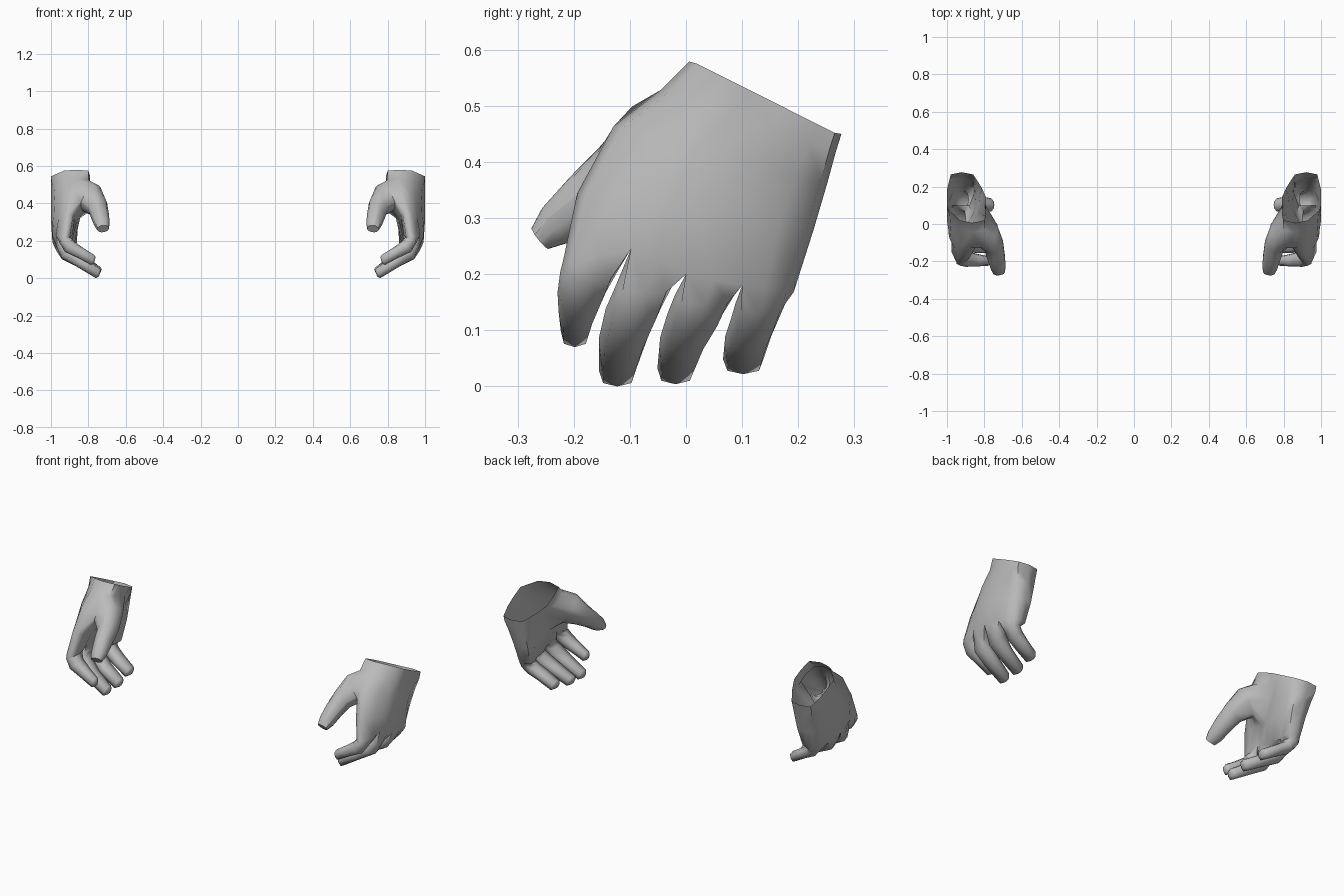
import bpy, bmesh, math
from mathutils import Vector

if "Cube" in bpy.data.objects:
    bpy.data.objects.remove(bpy.data.objects["Cube"])

skin = bpy.data.materials.new("plain_grey")
skin.diffuse_color = (0.5, 0.5, 0.5, 1)
skin.use_nodes = True
skin.node_tree.nodes["Principled BSDF"].inputs["Base Color"].default_value = skin.diffuse_color

# Palm sections, wrist to knuckles: front/back y, front/back z, outer x, inner x
PALM = [
    ((.02, .265), (.575, .452), (.93, 1, 1, .995, .98), (.80, .79, .79, .82, .86)),
    ((-.03, .255), (.525, .42), (.92, .985, 1, 1, .98), (.80, .79, .80, .82, .86)),
    ((-.115, .24), (.46, .365), (.92, .98, 1, .995, .965), (.83, .82, .83, .83, .86)),
    ((-.18, .215), (.34, .28), (.93, .985, 1, .99, .95), (.88, .87, .86, .85, .86)),
    ((-.205, -.098, 0, .1, .18), (.22, .245, .2, .18, .17),
     (.95, .975, .985, .975, .94), (.90, .895, .89, .88, .87)),
]
# Finger sections, knuckle to tip: outer x, outer z, inner x, inner z, front y, back y
FINGERS = [
    [(.955, .19, .895, .22, -.224, -.122), (.925, .14, .875, .195, -.229, -.143),
     (.85, .105, .825, .16, -.227, -.16), (.785, .07, .77, .125, -.223, -.173)],
    [(.968, .165, .90, .195, -.125, -.024), (.945, .108, .885, .17, -.143, -.045),
     (.86, .06, .83, .115, -.155, -.068), (.76, .0, .74, .055, -.155, -.09)],
    [(.97, .145, .90, .18, -.02, .086), (.94, .10, .885, .16, -.033, .066),
     (.86, .06, .83, .115, -.046, .04), (.76, .004, .735, .06, -.051, .014)],
    [(.94, .13, .885, .165, .088, .177), (.91, .095, .865, .145, .08, .165),
     (.85, .065, .82, .115, .07, .152), (.775, .022, .755, .075, .066, .138)],
]
# Thumb sections: centre, half width, half depth
THUMB = [
    ((.785, -.06, .425), .078, .085), ((.75, -.115, .38), .056, .062),
    ((.738, -.175, .335), .049, .05), ((.727, -.23, .288), .042, .04),
    ((.722, -.26, .264), .032, .024),
]


def spread(values, n):
    """Resample a short list to n values."""
    out = []
    for k in range(n):
        t = k / (n - 1) * (len(values) - 1)
        i = min(int(t), len(values) - 2)
        out.append(values[i] + (values[i + 1] - values[i]) * (t - i))
    return out


def palm_section(ys, zs, xo, xi, knuckle):
    ys, zs, xo, xi = (spread(v, 9) for v in (ys, zs, xo, xi))
    if knuckle:                      # each finger root swells between the webs
        for k in (1, 3, 5, 7):
            xo[k] += .012
            xi[k] -= .012
    outer = [Vector(p) for p in zip(xo, ys, zs)]
    inner = [Vector(p) for p in zip(xi, ys, zs)]
    front = (outer[0] + inner[0]) / 2 + Vector((0, -.014, .004))
    back = (outer[8] + inner[8]) / 2 + Vector((0, .012, -.002))
    return [front] + outer + [back] + inner[::-1]


def finger_section(xo, zo, xi, zi, y0, y1):
    c = Vector(((xo + xi) / 2, (y0 + y1) / 2, (zo + zi) / 2))
    u = Vector(((xo - xi) / 2, 0, (zo - zi) / 2))
    w = Vector((0, (y1 - y0) / 2, 0))
    d = .78
    return [c + (u - w) * d, c + u, c + (u + w) * d, c + w,
            c + (w - u) * d, c - u, c - (u + w) * d, c - w]


def skin_between(bm, a, b):
    n = len(a)
    for k in range(n):
        bm.faces.new((a[k], a[(k + 1) % n], b[(k + 1) % n], b[k]))


def build_hand(name, side):
    bm = bmesh.new()
    # Palm, open at the wrist, with a hole left for the thumb
    rings = [[bm.verts.new(p) for p in palm_section(*s, i == len(PALM) - 1)]
             for i, s in enumerate(PALM)]
    for r in range(len(rings) - 1):
        for k in range(20):
            if r in (1, 2) and k >= 15:
                continue
            j = (k + 1) % 20
            bm.faces.new((rings[r][k], rings[r][j], rings[r + 1][j], rings[r + 1][k]))

    # Fingers grow out of the knuckle row and share the webs
    last = rings[-1]
    outer, inner = last[1:10], last[11:20][::-1]
    webs = [last[0]]
    webs += [bm.verts.new((outer[k].co + inner[k].co) / 2) for k in (2, 4, 6)]
    webs.append(last[10])
    for f, sections in enumerate(FINGERS):
        o, i = outer[2 * f:2 * f + 3], inner[2 * f:2 * f + 3]
        prev = [o[0], o[1], o[2], webs[f + 1], i[2], i[1], i[0], webs[f]]
        for s in sections:
            ring = [bm.verts.new(p) for p in finger_section(*s)]
            skin_between(bm, prev, ring)
            prev = ring
        # rounded tip
        c = sum((v.co for v in prev), Vector()) / 8
        tip = [bm.verts.new(c + (v.co - c) * .6 + Vector((-.012, 0, -.002))) for v in prev]
        skin_between(bm, prev, tip)
        bm.faces.new(tip)

    # Thumb grows out of the hole in the palm
    cols = [15, 16, 17, 18, 19, 0]
    hole = [rings[1][k] for k in cols] + [rings[2][0]]
    hole += [rings[3][k] for k in cols[::-1]] + [rings[2][15]]
    centre = sum((v.co for v in hole), Vector()) / len(hole)
    start = [v.co - centre for v in hole]
    prev = hole
    for n, (c, wide, deep) in enumerate(THUMB):
        c = Vector(c)
        axis = (Vector((-.7, -.55, -.45)) if n == 0
                else c - Vector(THUMB[n - 1][0])).normalized()
        across = Vector((1, 0, 0))
        across = (across - axis * across.dot(axis)).normalized()
        up = axis.cross(across)
        ring = []
        for d in start:
            a = math.atan2(d.dot(up), d.dot(across))
            ring.append(bm.verts.new(c + across * wide * math.cos(a) + up * deep * math.sin(a)))
        skin_between(bm, prev, ring)
        prev = ring
    bm.faces.new(prev)

    bmesh.ops.recalc_face_normals(bm, faces=bm.faces)
    if side < 0:
        for v in bm.verts:
            v.co.x = -v.co.x
        bmesh.ops.reverse_faces(bm, faces=bm.faces)
    mesh = bpy.data.meshes.new(name)
    bm.to_mesh(mesh)
    bm.free()
    mesh.materials.append(skin)
    ob = bpy.data.objects.new(name, mesh)
    bpy.context.collection.objects.link(ob)
    bpy.ops.object.select_all(action='DESELECT')
    ob.select_set(True)
    bpy.context.view_layer.objects.active = ob
    bpy.ops.object.shade_smooth_by_angle(angle=math.radians(60))


build_hand("right_hand", 1)
build_hand("left_hand", -1)
